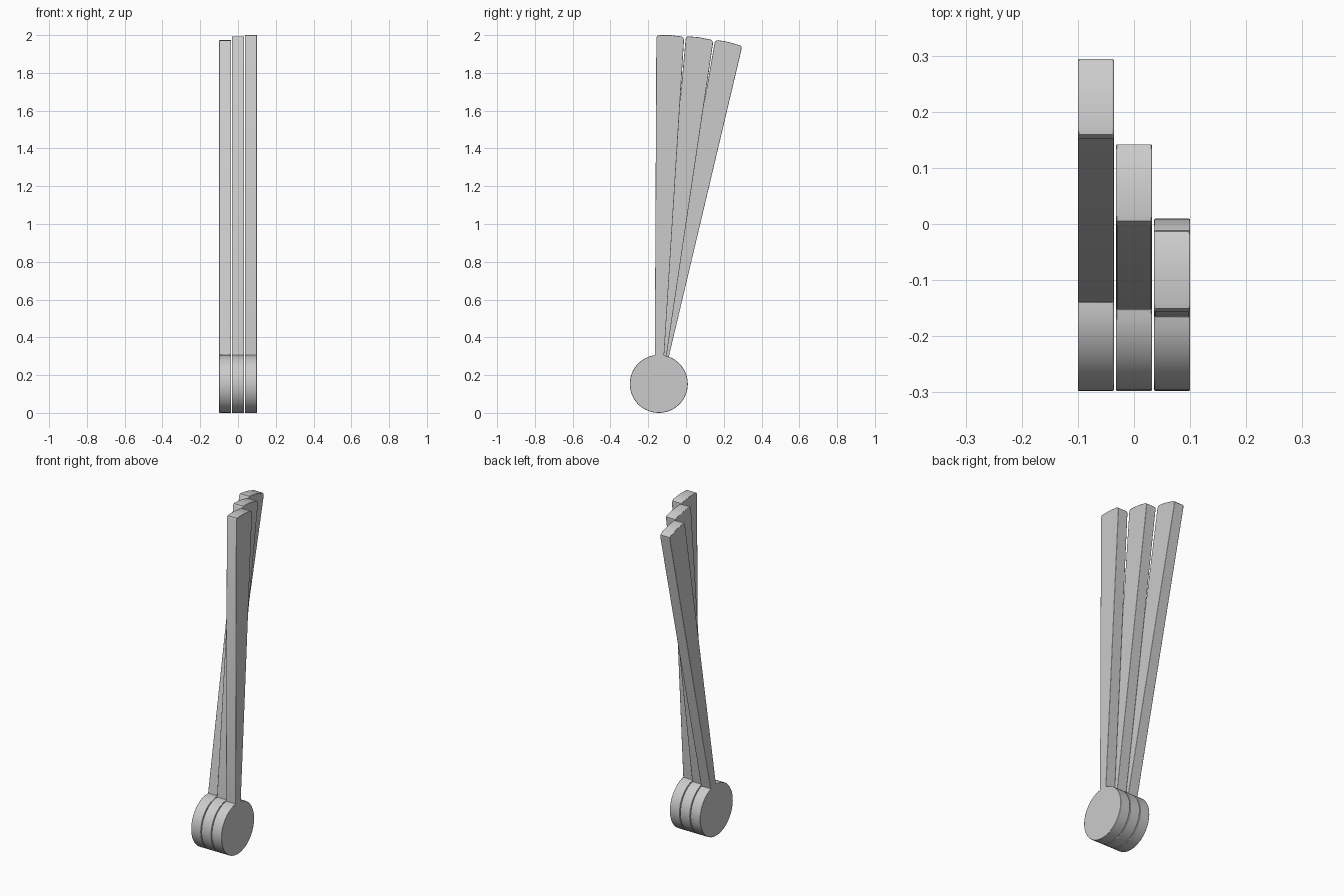
import bpy, bmesh
from math import cos, sin, pi, atan2, radians, sqrt

if "Cube" in bpy.data.objects:
    bpy.data.objects.remove(bpy.data.objects["Cube"])

CY, CZ, R = -0.144, 0.1535, 0.1535   # shared pivot of the levers
WIDTH = 0.064


def lever_profile():
    """Outline in (y, z) around the pivot: hub arc plus tapered blade."""
    nl, nr = -0.021, 0.028            # neck edges where the blade meets the hub
    a0 = atan2(sqrt(R * R - nl * nl), nl)
    a1 = atan2(sqrt(R * R - nr * nr), nr) + 2 * pi
    n = 48
    pts = [(R * cos(a0 + (a1 - a0) * i / n), R * sin(a0 + (a1 - a0) * i / n))
           for i in range(n + 1)]
    # blade tip with softened corners
    tip = [(0.133, 1.815), (0.131, 1.832), (0.121, 1.839), (0.06, 1.8465),
           (0.004, 1.8465), (-0.007, 1.844), (-0.013, 1.832)]
    return pts + tip


def make_lever(name, x, angle):
    bm = bmesh.new()
    c, s = cos(angle), sin(angle)
    verts = [bm.verts.new((x - WIDTH / 2, CY + y * c + z * s, CZ - y * s + z * c))
             for y, z in lever_profile()]
    face = bm.faces.new(verts)
    ext = bmesh.ops.extrude_face_region(bm, geom=[face])
    moved = [v for v in ext["geom"] if isinstance(v, bmesh.types.BMVert)]
    bmesh.ops.translate(bm, verts=moved, vec=(WIDTH, 0, 0))
    bmesh.ops.recalc_face_normals(bm, faces=bm.faces)
    me = bpy.data.meshes.new(name)
    bm.to_mesh(me)
    bm.free()
    ob = bpy.data.objects.new(name, me)
    bpy.context.collection.objects.link(ob)
    # fine edge softening
    bev = ob.modifiers.new("soft_edges", "BEVEL")
    bev.width, bev.segments = 0.002, 2
    bev.limit_method, bev.angle_limit = 'ANGLE', radians(60)
    bpy.ops.object.select_all(action='DESELECT')
    ob.select_set(True)
    bpy.context.view_layer.objects.active = ob
    bpy.ops.object.shade_smooth_by_angle(angle=radians(40))


# three levers fanned out around the same pivot
for name, x, deg in (("right_lever", 0.068, 0),
                     ("middle_lever", 0.0, 4.85),
                     ("left_lever", -0.068, 9.7)):
    make_lever(name, x, radians(deg))
